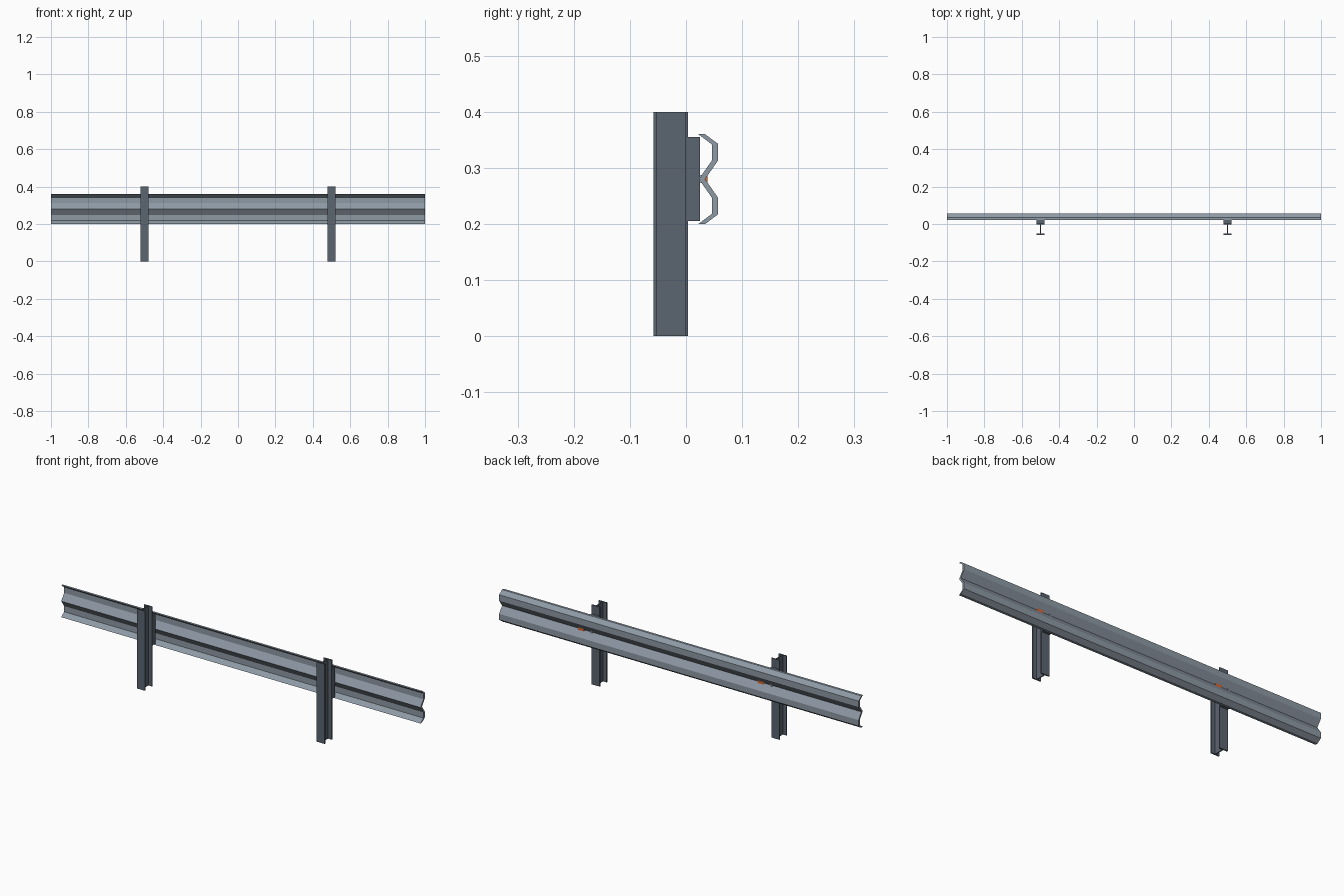
import bpy
import bmesh
import math
from mathutils import Matrix

if "Cube" in bpy.data.objects:
    bpy.data.objects.remove(bpy.data.objects["Cube"])


def material(name, rgb):
    m = bpy.data.materials.new(name)
    m.diffuse_color = (*rgb, 1)
    m.use_nodes = True
    m.node_tree.nodes["Principled BSDF"].inputs["Base Color"].default_value = m.diffuse_color
    return m


RAIL = material("galvanised rail grey", (0.27, 0.32, 0.375))
POST = material("dark post grey", (0.105, 0.13, 0.16))
BOLT = material("bolt grey", (0.20, 0.23, 0.27))
ORANGE = material("reflector orange", (0.65, 0.13, 0.03))


def extrude_profile(name, points, offset, mat):
    """Extrude a closed 3D outline along an offset into a solid."""
    bm = bmesh.new()
    face = bm.faces.new([bm.verts.new(p) for p in points])
    ext = bmesh.ops.extrude_face_region(bm, geom=[face])
    verts = [g for g in ext["geom"] if isinstance(g, bmesh.types.BMVert)]
    bmesh.ops.translate(bm, verts=verts, vec=offset)
    bmesh.ops.recalc_face_normals(bm, faces=bm.faces)
    return finish(name, bm, mat)


def finish(name, bm, mat):
    mesh = bpy.data.meshes.new(name)
    bm.to_mesh(mesh)
    bm.free()
    mesh.materials.append(mat)
    obj = bpy.data.objects.new(name, mesh)
    bpy.context.collection.objects.link(obj)
    return obj


def box(name, x, y, z, mat):
    outline = [(x[0], y[0], z[0]), (x[1], y[0], z[0]),
               (x[1], y[1], z[0]), (x[0], y[1], z[0])]
    return extrude_profile(name, outline, (0, 0, z[1] - z[0]), mat)


# W-beam rail: half profile mirrored about the valley height
MID = 0.28
outer = [(0.034, 0.08), (0.057, 0.063), (0.057, 0.033), (0.034, 0.0)]
inner = [(0.023, 0.0), (0.046, 0.033), (0.046, 0.062), (0.022, 0.08)]
profile = (outer + [(y, -z) for y, z in reversed(outer[:-1])]
           + [(y, -z) for y, z in reversed(inner[1:])] + inner)
# drop the duplicated valley point order: inner starts at the valley
extrude_profile("rail", [(-1, y, MID + z) for y, z in profile], (2, 0, 0), RAIL)

# I-beam posts with spacer blocks, bolts and reflectors
W, T = 0.0225, 0.0025
Y0, Y1, F = -0.058, 0.004, 0.006
for side, cx in (("left", -0.5), ("right", 0.5)):
    right_half = [(W, Y0), (W, Y0 + F), (T, Y0 + F), (T, Y1 - F), (W, Y1 - F), (W, Y1)]
    beam = right_half + [(-x, y) for x, y in reversed(right_half)]
    extrude_profile(side + "_post", [(cx + x, y, 0) for x, y in beam], (0, 0, 0.4), POST)
    box(side + "_spacer_block", (cx - W, cx + W), (Y1, 0.025), (0.205, 0.355), POST)

    # bolt head in the rail valley
    bm = bmesh.new()
    bmesh.ops.create_cone(bm, cap_ends=True, segments=8, radius1=0.007, radius2=0.007,
                          depth=0.012,
                          matrix=Matrix.Translation((cx, 0.032, MID))
                          @ Matrix.Rotation(math.pi / 2, 4, 'X'))
    finish(side + "_bolt", bm, BOLT)

    # reflector beside the bolt
    box(side + "_reflector", (cx + 0.04, cx + 0.075), (0.03, 0.0385), (0.273, 0.287), ORANGE)
